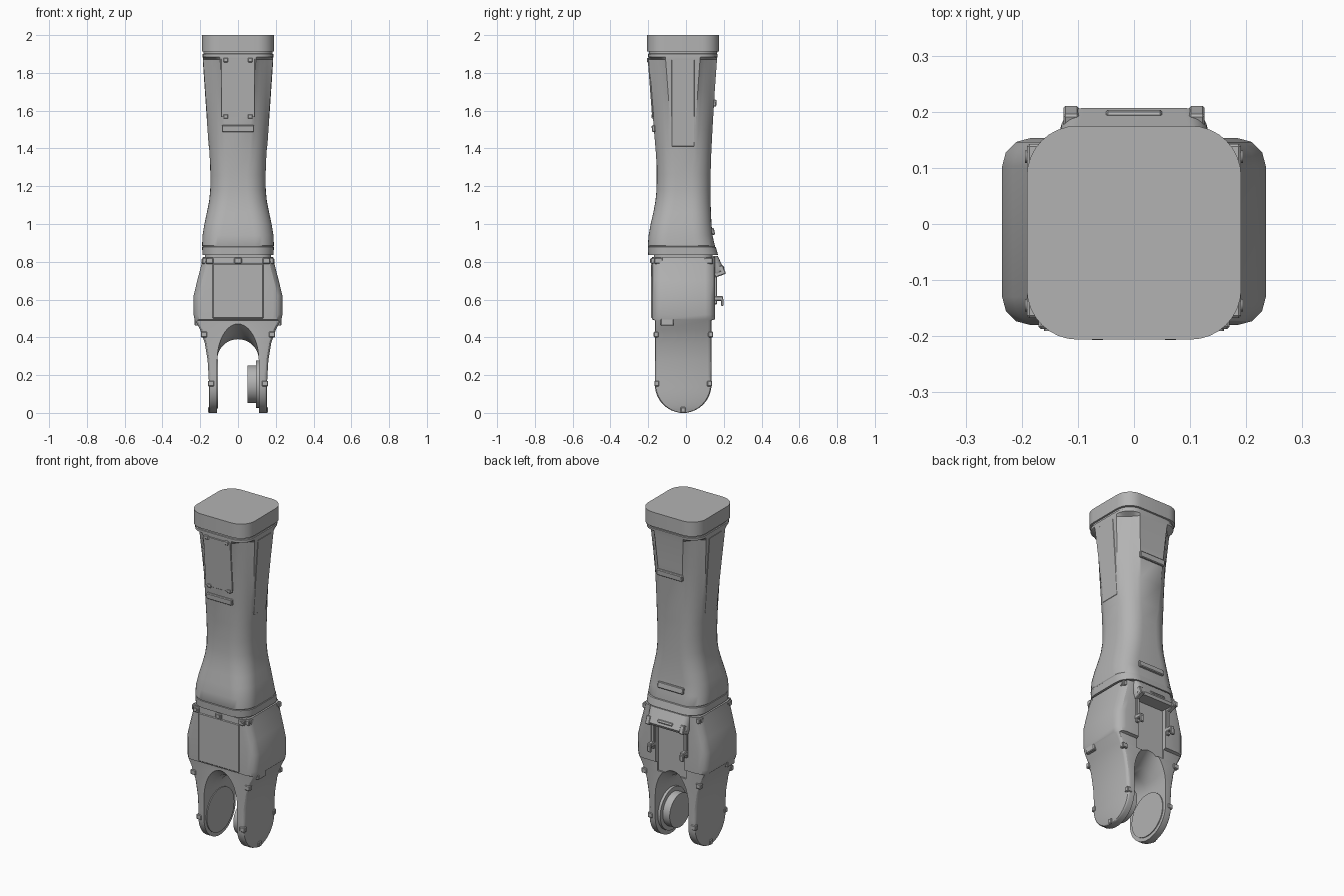
import bpy, bmesh, math
from mathutils import Vector

if "Cube" in bpy.data.objects:
    bpy.data.objects.remove(bpy.data.objects["Cube"], do_unlink=True)

grey = bpy.data.materials.new("plain_grey")
grey.use_nodes = True
grey.diffuse_color = (0.45, 0.45, 0.45, 1)
for node in grey.node_tree.nodes:
    if node.type == 'BSDF_PRINCIPLED':
        node.inputs["Base Color"].default_value = grey.diffuse_color


def finish(bm, name, angle=30):
    bmesh.ops.recalc_face_normals(bm, faces=bm.faces)
    mesh = bpy.data.meshes.new(name)
    bm.to_mesh(mesh)
    bm.free()
    mesh.materials.append(grey)
    ob = bpy.data.objects.new(name, mesh)
    bpy.context.collection.objects.link(ob)
    smooth(ob, angle)
    return ob


def smooth(ob, angle=30):
    bpy.ops.object.select_all(action='DESELECT')
    ob.select_set(True)
    bpy.context.view_layer.objects.active = ob
    bpy.ops.object.shade_smooth_by_angle(angle=math.radians(angle))


def skin(rings, name, angle=30):
    """Join equal rings of points into a capped solid."""
    bm = bmesh.new()
    loops = [[bm.verts.new(p) for p in ring] for ring in rings]
    n = len(loops[0])
    for a, b in zip(loops, loops[1:]):
        for i in range(n):
            j = (i + 1) % n
            bm.faces.new((a[i], a[j], b[j], b[i]))
    bm.faces.new(loops[0])
    bm.faces.new(loops[-1])
    return finish(bm, name, angle)


def section(z, hx, y0, y1, r, scoop=0, n=8):
    """Rounded rectangle whose corners can be hollowed into flutes."""
    r = min(r, hx * 0.8, (y1 - y0) * 0.35)
    corners = [(hx - r, y1 - r), (r - hx, y1 - r), (r - hx, y0 + r), (hx - r, y0 + r)]
    ring = []
    for k, (cx, cy) in enumerate(corners):
        for i in range(n + 1):
            a = (k + i / n) * math.pi / 2
            rr = r - scoop * max(0, math.sin(math.pi * i / n)) ** 0.6
            ring.append((cx + rr * math.cos(a), cy + rr * math.sin(a), z))
    return ring


def box(name, loc, size, rot_x=0, bevel=0.004):
    bm = bmesh.new()
    bmesh.ops.create_cube(bm, size=1)
    bmesh.ops.scale(bm, vec=size, verts=bm.verts)
    if bevel:
        bmesh.ops.bevel(bm, geom=bm.edges[:], offset=bevel, segments=1, affect='EDGES')
    ob = finish(bm, name)
    ob.location = loc
    ob.rotation_euler.x = rot_x
    return ob


def disc(name, loc, r, depth, axis='X', sides=48):
    bm = bmesh.new()
    bmesh.ops.create_cone(bm, cap_ends=True, segments=sides, radius1=r, radius2=r, depth=depth)
    ob = finish(bm, name)
    ob.location = loc
    ob.rotation_euler = (0, math.pi / 2, 0) if axis == 'X' else (math.pi / 2, 0, 0)
    return ob


def cut(ob, cutter):
    cutter.hide_render = True
    bpy.context.view_layer.update()
    mod = ob.modifiers.new("cut", 'BOOLEAN')
    mod.operation, mod.solver, mod.object = 'DIFFERENCE', 'EXACT', cutter
    bpy.context.view_layer.objects.active = ob
    bpy.ops.object.modifier_apply(modifier=mod.name)
    bpy.data.objects.remove(cutter, do_unlink=True)


# Upper sleeve: narrow waist, fluted corners, collar at the top
sleeve_keys = [
    (0.835, 0.188, -0.2, 0.17, 0.1, 0), (0.877, 0.19, -0.202, 0.158, 0.1, 0),
    (0.88, 0.187, -0.2, 0.153, 0.1, 0), (0.885, 0.19, -0.202, 0.153, 0.1, 0),
    (0.94, 0.188, -0.198, 0.14, 0.1, 0), (1.0, 0.178, -0.187, 0.135, 0.1, 0),
    (1.06, 0.165, -0.173, 0.132, 0.1, 0), (1.12, 0.153, -0.162, 0.13, 0.1, 0),
    (1.18, 0.147, -0.156, 0.13, 0.1, 0), (1.26, 0.146, -0.155, 0.13, 0.1, 0),
    (1.36, 0.15, -0.158, 0.133, 0.09, 0.006), (1.5, 0.16, -0.17, 0.14, 0.09, 0.014),
    (1.7, 0.173, -0.185, 0.152, 0.09, 0.024), (1.87, 0.185, -0.198, 0.164, 0.09, 0.032),
    (1.885, 0.187, -0.2, 0.166, 0.09, 0), (1.9, 0.187, -0.2, 0.168, 0.09, 0),
    (1.902, 0.182, -0.196, 0.164, 0.09, 0), (1.912, 0.182, -0.196, 0.166, 0.09, 0),
    (1.914, 0.191, -0.206, 0.175, 0.09, 0), (2.0, 0.191, -0.206, 0.175, 0.09, 0)]
skin([section(*k) for k in sleeve_keys], "upper_sleeve")

# Neck between sleeve and fork
skin([section(z, 0.175, -0.17, 0.14, 0.06) for z in (0.8, 0.84)], "neck")

# Fork body: faceted block that narrows into two round-ended prongs
rings = []
for deg in (6, 15, 25, 35, 45, 55, 65, 75, 85):
    a = math.radians(deg)
    z, h = 0.15 * (1 - math.cos(a)), 0.15 * math.sin(a)
    rings.append(section(0 if deg == 6 else z, 0.153, -0.015 - h, -0.015 + h, 0.012, n=3))
for z, hx in ((0.2, 0.156), (0.28, 0.161), (0.37, 0.176), (0.44, 0.2), (0.49, 0.225)):
    rings.append(section(z, hx, -0.165, 0.135, 0.02, n=3))
for z, hx in ((0.495, 0.23), (0.52, 0.235), (0.62, 0.235), (0.7, 0.216),
              (0.78, 0.195), (0.825, 0.186)):
    rings.append(section(z, hx, -0.18, 0.153, 0.05, n=3))
fork = skin(rings, "fork_body")

# Arched gap between the prongs, flaring upward to the front and back
arches = []
for y, top in ((-0.22, 0.5), (-0.17, 0.475), (-0.1, 0.42), (-0.03, 0.39), (0.04, 0.4), (0.12, 0.45), (0.2, 0.51)):
    ring = [(0.11, y, -0.1)]
    for i in range(25):
        a = math.pi * i / 24
        ring.append((0.11 * math.cos(a), y, 0.28 + (top - 0.28) * math.sin(a)))
    arches.append(ring + [(-0.11, y, -0.1)])
cut(fork, skin(arches, "arch_cutter"))
cut(fork, box("back_recess_cutter", (0, 0.17, 0.59), (0.19, 0.09, 0.31), bevel=0))
smooth(fork)

# Front cover and its top clips
box("front_cover", (0, -0.177, 0.645), (0.27, 0.014, 0.29))
for x in (-0.15, 0, 0.15):
    box("front_clip", (x, -0.172, 0.805), (0.04, 0.03, 0.032))
    disc("front_clip_screw", (x, -0.188, 0.805), 0.01, 0.006, 'Y', 12)

# Back hood below the sleeve
skin([section(0.735, 0.125, 0.08, 0.2, 0.08), section(0.75, 0.132, 0.08, 0.207, 0.08),
      section(0.83, 0.132, 0.08, 0.168, 0.08)], "back_hood")
box("hood_slot_plate", (0, 0.196, 0.77), (0.1, 0.012, 0.018), math.radians(25))

# Prong discs
disc("left_hub_base", (0.104, -0.015, 0.152), 0.125, 0.02)
disc("left_hub", (0.077, -0.015, 0.152), 0.1, 0.056)
disc("right_inner_cover", (-0.109, -0.015, 0.152), 0.13, 0.008)

# Mirrored side hardware
for s in (-1, 1):
    box("hood_hinge", (s * 0.112, 0.175, 0.75), (0.028, 0.06, 0.05), math.radians(20))
    box("back_strip", (s * 0.108, 0.155, 0.66), (0.022, 0.02, 0.17))
    box("back_tab", (s * 0.108, 0.172, 0.605), (0.026, 0.05, 0.025))
    box("back_tab_lip", (s * 0.108, 0.192, 0.585), (0.026, 0.014, 0.04))
    box("side_latch", (s * 0.21, -0.1, 0.482), (0.04, 0.07, 0.04))
    for y in (-0.145, 0.12):
        box("side_clip", (s * 0.178, y, 0.805), (0.025, 0.045, 0.032))
        disc("side_clip_screw", (s * 0.191, y, 0.805), 0.011, 0.006, 'X', 12)
    for y, z, x in ((-0.158, 0.415, 0.18), (0.13, 0.415, 0.18), (-0.155, 0.155, 0.143),
                    (0.125, 0.155, 0.143), (-0.015, 0.016, 0.143)):
        box("rim_clip", (s * x, y, z), (0.034, 0.026, 0.03))
    # Side plates between the flutes
    plate = box("side_plate", (s * 0.167, -0.016, 1.64), (0.008, 0.12, 0.46), bevel=0.002)
    plate.rotation_euler.y = s * math.radians(3.9)

# Front access panel, its screws, and the handle bars
box("front_panel", (0, -0.187, 1.72), (0.18, 0.008, 0.31), math.radians(4.3), 0.002)
for x in (-0.065, 0.065):
    for y, z in ((-0.176, 1.57), (-0.2, 1.868)):
        box("panel_catch", (x, y, z), (0.026, 0.014, 0.024))
for name, y, z, tilt in (("front_bar", -0.172, 1.505, 4), ("back_upper_bar", 0.152, 1.64, -4),
                         ("back_lower_bar", 0.142, 0.96, 10)):
    box(name, (0, y, z), (0.17, 0.018, 0.036), math.radians(tilt))
